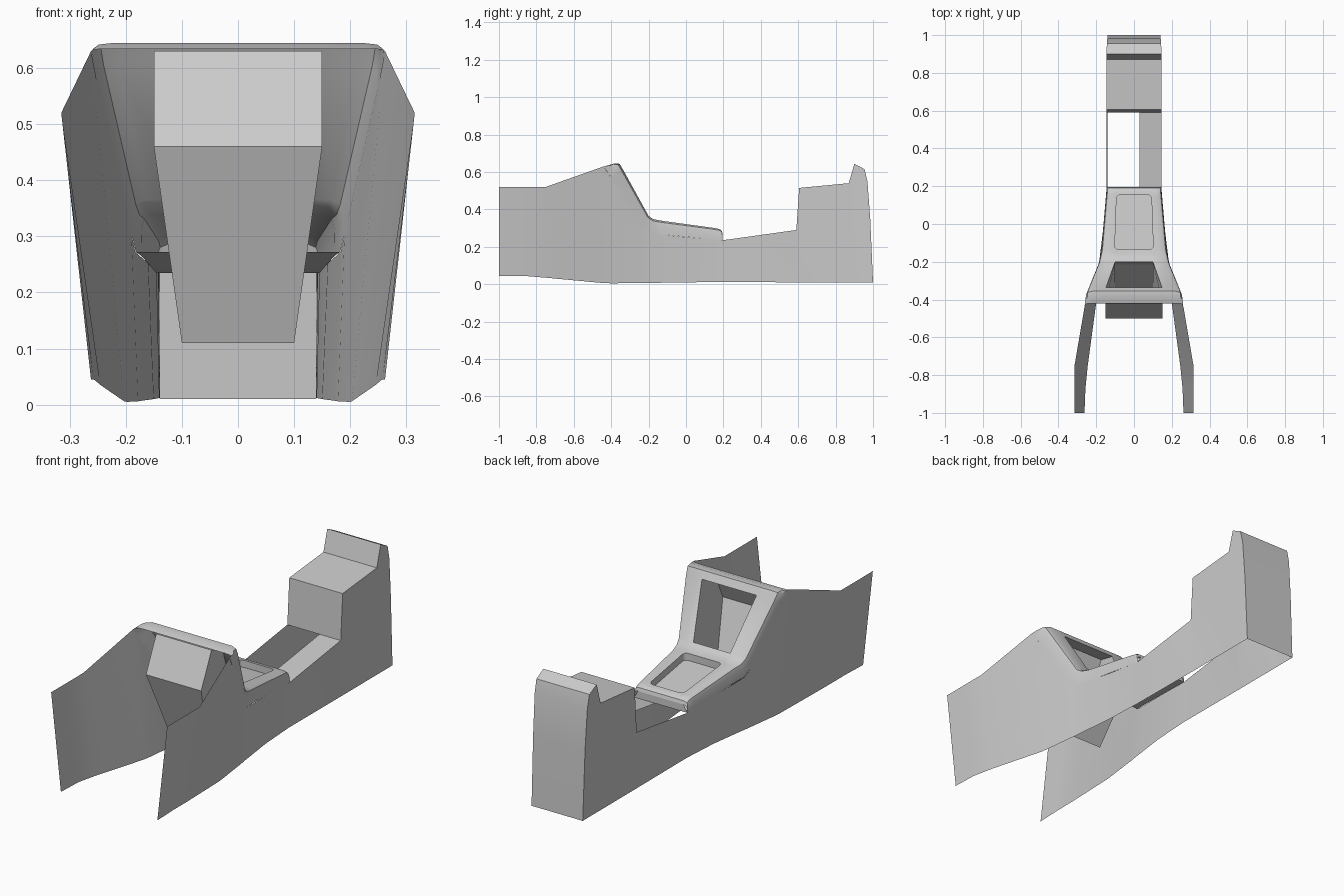
import bpy, bmesh, math
from mathutils import Vector

if "Cube" in bpy.data.objects:
    bpy.data.objects.remove(bpy.data.objects["Cube"], do_unlink=True)

grey = bpy.data.materials.new("plain grey")
grey.use_nodes = True
colour = (0.6, 0.6, 0.6, 1)
grey.diffuse_color = colour
grey.node_tree.nodes["Principled BSDF"].inputs["Base Color"].default_value = colour


def finish(name, bm, angle=25):
    bmesh.ops.remove_doubles(bm, verts=bm.verts, dist=0.0005)
    bmesh.ops.recalc_face_normals(bm, faces=bm.faces)
    mesh = bpy.data.meshes.new(name)
    bm.to_mesh(mesh)
    bm.free()
    mesh.materials.append(grey)
    obj = bpy.data.objects.new(name, mesh)
    bpy.context.collection.objects.link(obj)
    bpy.ops.object.select_all(action="DESELECT")
    obj.select_set(True)
    bpy.context.view_layer.objects.active = obj
    bpy.ops.object.shade_smooth_by_angle(angle=math.radians(angle))
    return obj


def loft(bm, rows):
    """Skin a list of equal rows of points; returns faces by row."""
    grid = [[bm.verts.new(p) for p in row] for row in rows]
    return [[bm.faces.new((a[i], a[i + 1], b[i + 1], b[i])) for i in range(len(a) - 1)]
            for a, b in zip(grid, grid[1:])]


# Rear box outline: y, z, half width
rear = [(.59, .29, .145), (.605, .515, .145), (.87, .54, .145), (.9, .643, .145),
        (.955, .615, .144), (.97, .55, .143), (.985, .35, .141), (1, .01, .139)]

# Side walls: top y, z, x then bottom z, x
stations = [(-1, .52, .315, .045, .262), (-.87, .52, .315, .045, .257),
            (-.75, .52, .315, .035, .245), (-.44, .63, .262, .006, .203),
            (-.4, .568, .25, .005, .198), (-.235, .305, .19, .006, .178),
            (-.19, .272, .183, .007, .172), (0, .252, .16, .01, .15),
            (.195, .235, .145, .012, .14)]
stations += [(y, z, x, .01, .139) for y, z, x in rear]
for side, label in ((1, "left"), (-1, "right")):
    bm = bmesh.new()
    loft(bm, [[(side * x, y, z), (side * bx, y, bz)] for y, z, x, bz, bx in stations])
    finish(label + "_side_wall", bm)

# Rear storage box: front, lid, rest and back
bm = bmesh.new()
loft(bm, [[(-x, y, z), (x, y, z)] for y, z, x in rear])
finish("rear_box", bm)

# Half-width plate between the shelf and the rear box
bm = bmesh.new()
loft(bm, [[(.03, y, z), (.145, y, z)] for y, z in ((.195, .235), (.59, .29))])
finish("middle_plate", bm)

# Upper bezel: top y, z, lower y, z, half width, edge inset, opening half width
bezel = [(-.42, .634, -.44, .63, .262, .04, .15), (-.385, .645, -.432, .618, .26, .04, .15),
         (-.355, .644, -.42, .6, .257, .04, .15), (-.335, .61, -.4, .568, .25, .035, .148),
         (-.2, .365, -.235, .305, .19, .025, .1), (-.175, .348, -.19, .272, .182, .02, .1),
         (-.135, .34, -.135, .266, .173, .02, .102), (.155, .3, .155, .238, .148, .02, .092),
         (.178, .295, .182, .236, .146, .02, .092), (.191, .286, .193, .236, .145, .02, .092),
         (.196, .27, .196, .235, .144, .02, .092)]
rows = []
for ty, tz, ly, lz, w, inset, hole in bezel:
    half = []
    for out, up in ((0, 0), (.06, .62), (.3, .88), (1, 1)):
        half.append((w - out * inset, ly + (ty - ly) * up, lz + (tz - lz) * up))
    half.append((hole, ty, tz))
    rows.append([(-x, y, z) for x, y, z in half] + half[::-1])
bm = bmesh.new()
faces = loft(bm, rows)
opening, tray = faces[3][4], faces[6][4]
# Recessed tray with rounded corners
result = bmesh.ops.extrude_discrete_faces(bm, faces=[tray])
floor = result["faces"][0]
rim = [v for v in floor.verts]
bmesh.ops.translate(bm, verts=rim, vec=(0, 0, 0))
bm.faces.remove(opening)
bm.normal_update()
bmesh.ops.remove_doubles(bm, verts=bm.verts, dist=0.0005)
bm.faces.ensure_lookup_table()
# The tray centre is found again after welding
target = Vector((0, .01, .32))
floor = min(bm.faces, key=lambda f: (f.calc_center_median() - target).length)
walls = bmesh.ops.extrude_face_region(bm, geom=[floor])
low = [v for v in walls["geom"] if isinstance(v, bmesh.types.BMVert)]
if floor.is_valid:
    bm.faces.remove(floor)
bmesh.ops.translate(bm, verts=low, vec=(0, 0, -.035))
upright = [e for v in low for e in v.link_edges if e.other_vert(v) not in low]
bmesh.ops.bevel(bm, geom=upright, offset=.02, segments=4, profile=.5, affect="EDGES")
finish("upper_bezel", bm, 35)

# Underside and rear end of the shelf
bm = bmesh.new()
under = [(s[3], s[2], s[4]) for s in bezel[5:]] + [(bezel[-1][1], bezel[-1][0], bezel[-1][4] - .02)]
loft(bm, [[(-x, y, z), (x, y, z)] for z, y, x in under])
finish("shelf_underside", bm)

# Open wedge pocket behind the sloping opening: y, z, half width
pocket = [(-.335, .61, .148), (-.42, .63, .15), (-.5, .46, .15), (-.37, .11, .1),
          (-.215, .3, .1), (-.2, .365, .1)]
bm = bmesh.new()
loft(bm, [[(-x, y, z), (x, y, z)] for y, z, x in pocket])
for side in (-1, 1):
    bm.faces.new([bm.verts.new((side * x, y, z)) for y, z, x in pocket])
finish("front_pocket", bm)
